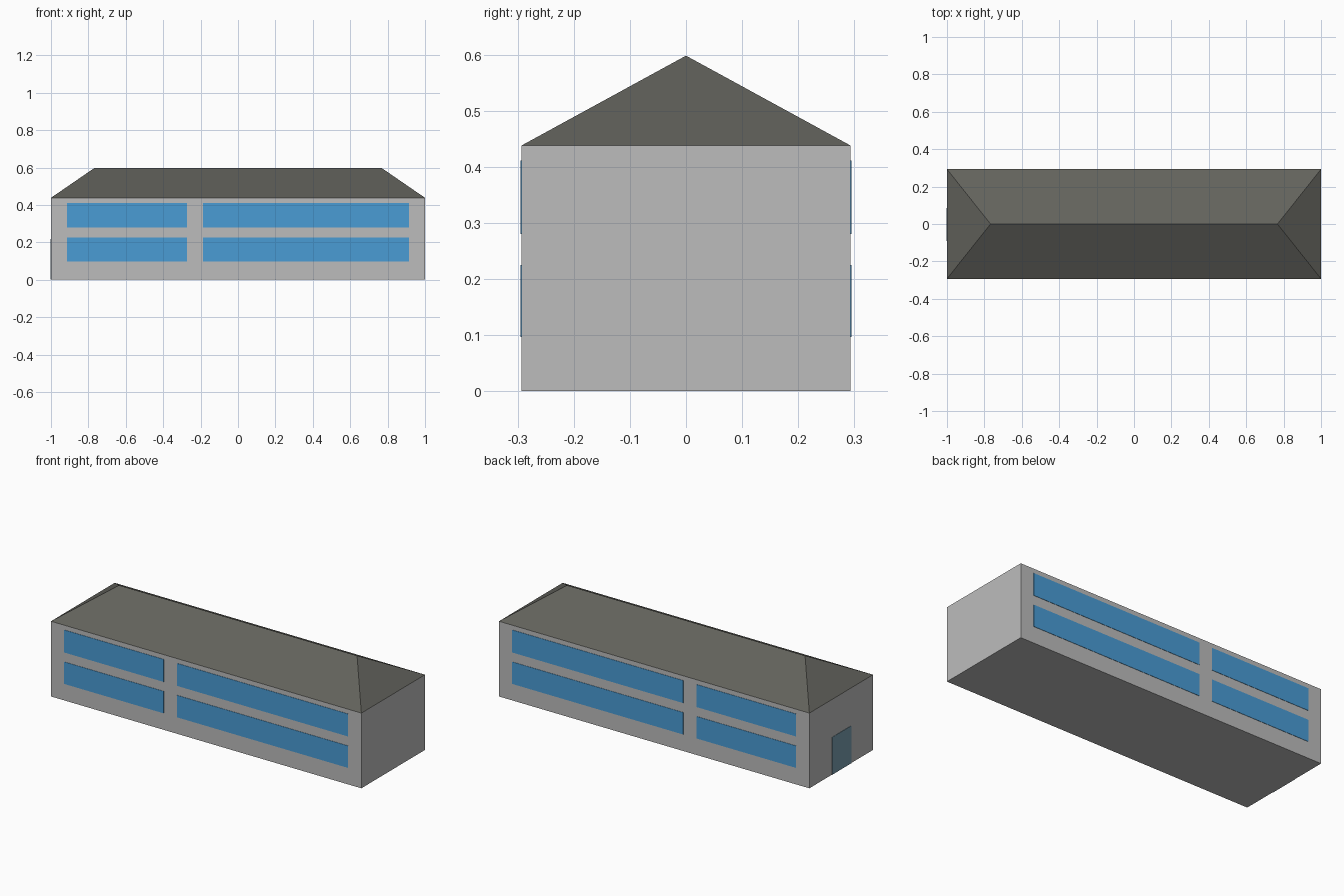
import bpy

if "Cube" in bpy.data.objects:
    bpy.data.objects.remove(bpy.data.objects["Cube"])

L, W, H = 1.0, 0.293, 0.438      # half length, half width, wall height
RIDGE_X, RIDGE_Z = 0.767, 0.598  # hip roof ridge
T = 0.002                        # plate thickness


def material(name, rgb):
    m = bpy.data.materials.new(name)
    lin = [(c / 255 / 12.92) if c < 11 else ((c / 255 + 0.055) / 1.055) ** 2.4 for c in rgb]
    m.diffuse_color = (*lin, 1)
    m.use_nodes = True
    m.node_tree.nodes["Principled BSDF"].inputs["Base Color"].default_value = m.diffuse_color
    return m


wall_grey = material("wall grey", (188, 188, 188))
roof_dark = material("roof dark grey", (98, 98, 92))
glass_blue = material("window blue", (74, 156, 213))
door_teal = material("door grey blue", (120, 156, 173))


def box(name, lo, hi, mat):
    bpy.ops.mesh.primitive_cube_add(size=1, location=[(a + b) / 2 for a, b in zip(lo, hi)])
    ob = bpy.context.object
    ob.name = name
    ob.scale = [b - a for a, b in zip(lo, hi)]
    bpy.ops.object.transform_apply(location=False, rotation=False, scale=True)
    ob.data.materials.append(mat)
    return ob


# Walls
box("walls", (-L, -W, 0), (L, W, H), wall_grey)

# Hip roof
verts = [(-L, -W, H), (L, -W, H), (L, W, H), (-L, W, H),
         (-RIDGE_X, 0, RIDGE_Z), (RIDGE_X, 0, RIDGE_Z)]
faces = [(0, 1, 5, 4), (1, 2, 5), (2, 3, 4, 5), (3, 0, 4), (3, 2, 1, 0)]
mesh = bpy.data.meshes.new("hip_roof")
mesh.from_pydata(verts, [], faces)
mesh.materials.append(roof_dark)
bpy.context.collection.objects.link(bpy.data.objects.new("hip_roof", mesh))

# Window bands: two storeys, short and long, on the front and back
for side, sy in (("front", -1), ("back", 1)):
    for floor, z0, z1 in (("lower", 0.097, 0.225), ("upper", 0.28, 0.411)):
        for size, x0, x1 in (("short", -0.915, -0.273), ("long", -0.188, 0.914)):
            y0, y1 = sorted((sy * (W - T), sy * (W + T)))
            box(f"{side}_{floor}_{size}_window", (x0, y0, z0), (x1, y1, z1), glass_blue)

# Door on the left end
box("door", (-L - T, -0.09, 0), (-L + T, 0.085, 0.218), door_teal)
